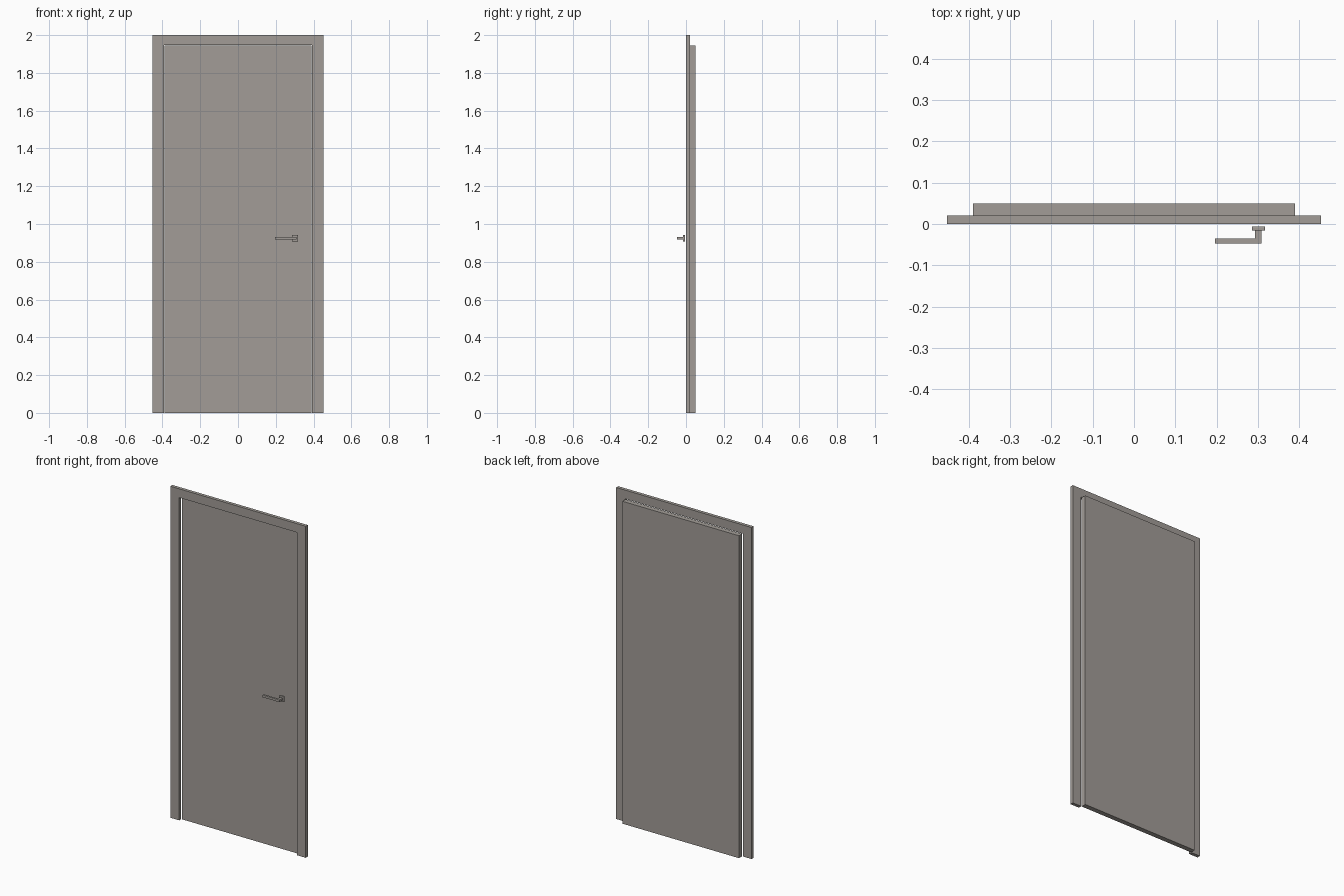
import bpy

cube = bpy.data.objects.get("Cube")
if cube:
    bpy.data.objects.remove(cube, do_unlink=True)

# One warm grey for the whole door
grey = bpy.data.materials.new("warm_grey")
grey.use_nodes = True
colour = (0.36, 0.335, 0.31, 1.0)
grey.diffuse_color = colour
grey.node_tree.nodes["Principled BSDF"].inputs["Base Color"].default_value = colour


def box(name, low, high, bevel=0.0):
    """Axis-aligned box between two corners, with an optional small bevel."""
    centre = [(a + b) / 2 for a, b in zip(low, high)]
    bpy.ops.mesh.primitive_cube_add(size=1, location=centre)
    obj = bpy.context.object
    obj.name = name
    obj.scale = [b - a for a, b in zip(low, high)]
    bpy.ops.object.transform_apply(location=False, rotation=False, scale=True)
    obj.data.materials.append(grey)
    if bevel:
        mod = obj.modifiers.new("soft_edges", "BEVEL")
        mod.width = bevel
        mod.segments = 2
    return obj


half_width, opening, head = 0.452, 0.393, 1.947
frame_depth = 0.02

# Frame: two jambs and the header resting on them
for side, sign in (("left", 1), ("right", -1)):
    xs = sorted((sign * opening, sign * half_width))
    box(side + "_jamb", (xs[0], 0, 0), (xs[1], frame_depth, head))
box("header", (-half_width, 0, head), (half_width, frame_depth, 2))

# Door leaf set behind the frame
box("door_leaf", (-0.389, frame_depth, 0), (0.389, 0.05, 1.945))

# Lever handle
hx, hz = 0.301, 0.925
box("handle_plate", (hx - 0.016, -0.016, hz - 0.017),
    (hx + 0.016, -0.006, hz + 0.017), 0.002)
box("handle_stem", (hx - 0.008, -0.046, hz - 0.007),
    (hx + 0.008, -0.010, hz + 0.007), 0.001)
box("handle_lever", (0.196, -0.047, hz - 0.007),
    (hx + 0.008, -0.035, hz + 0.007), 0.001)
